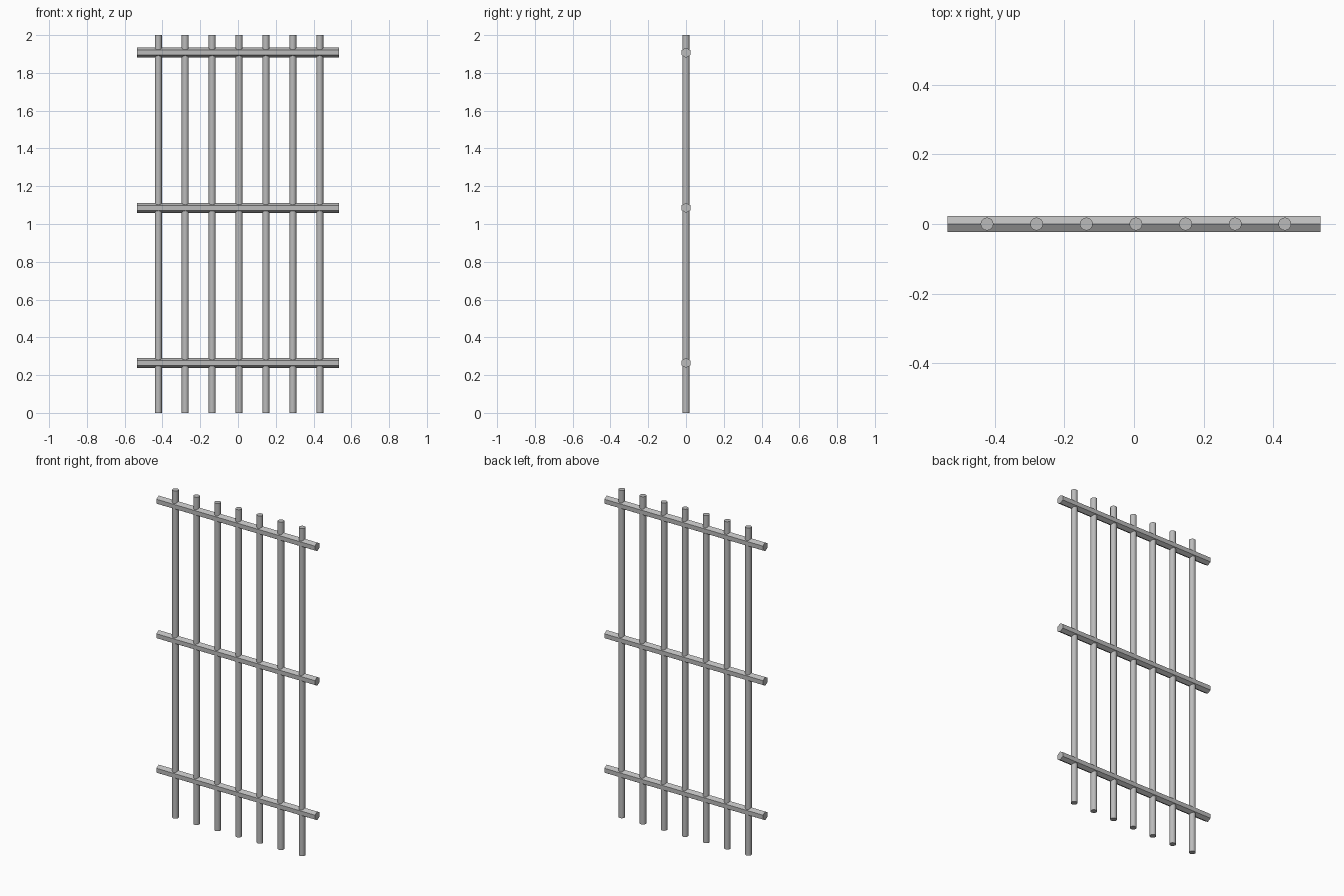
import bpy, math

if "Cube" in bpy.data.objects:
    bpy.data.objects.remove(bpy.data.objects["Cube"])

steel = bpy.data.materials.new("grey steel")
steel.diffuse_color = (0.5, 0.5, 0.5, 1)
steel.use_nodes = True
steel.node_tree.nodes["Principled BSDF"].inputs["Base Color"].default_value = steel.diffuse_color


def rod(name, sides, radius, length, location, rotation=(0, 0, 0)):
    bpy.ops.mesh.primitive_cylinder_add(vertices=sides, radius=radius, depth=length,
                                        location=location, rotation=rotation)
    ob = bpy.context.object
    ob.name = name
    ob.data.materials.append(steel)
    return ob


# Round upright bars, full height
for i in range(7):
    bar = rod(f"upright_bar_{i + 1}", 16, 0.0185, 2.0, (-0.422 + 0.1425 * i, 0, 1))
    bpy.ops.object.shade_smooth_by_angle(angle=math.radians(40))

# Hexagonal cross rails with an edge along the top
for i, z in enumerate((0.265, 1.086, 1.907)):
    rail = rod(f"cross_rail_{i + 1}", 6, 0.0265, 1.07, (0, 0, z),
               (math.radians(90), 0, math.radians(90)))
